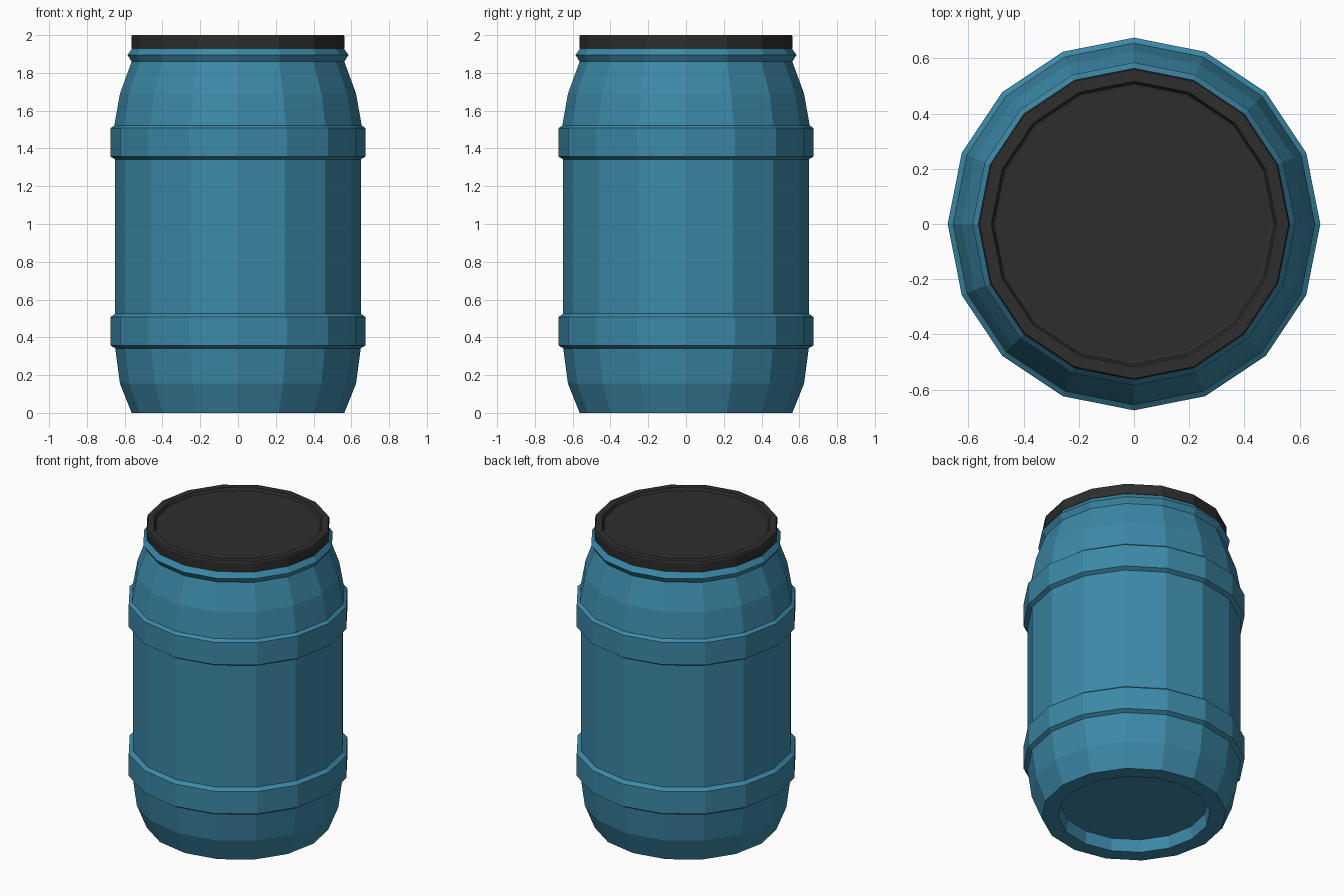
import bpy, bmesh, math

if "Cube" in bpy.data.objects:
    bpy.data.objects.remove(bpy.data.objects["Cube"])

SIDES = 16


def material(name, rgb):
    m = bpy.data.materials.new(name)
    m.diffuse_color = (*rgb, 1)
    m.use_nodes = True
    m.node_tree.nodes["Principled BSDF"].inputs["Base Color"].default_value = m.diffuse_color
    return m


def lathe(name, profile, mat):
    """Revolve (radius, z) points, listed bottom centre to top centre, capping both ends."""
    bm = bmesh.new()
    rings = []
    for r, z in profile:
        rings.append([bm.verts.new((r * math.cos(2 * math.pi * i / SIDES),
                                    r * math.sin(2 * math.pi * i / SIDES), z))
                      for i in range(SIDES)])
    for a, b in zip(rings, rings[1:]):
        for i in range(SIDES):
            j = (i + 1) % SIDES
            bm.faces.new((a[i], a[j], b[j], b[i]))
    bm.faces.new(rings[0][::-1])
    bm.faces.new(rings[-1])
    mesh = bpy.data.meshes.new(name)
    bm.to_mesh(mesh)
    bm.free()
    mesh.materials.append(mat)
    ob = bpy.data.objects.new(name, mesh)
    bpy.context.collection.objects.link(ob)
    return ob


def hoop(z):
    """Raised band with chamfered edges."""
    return [(0.65, z), (0.675, z + 0.015), (0.675, z + 0.165), (0.655, z + 0.18)]


blue = material("barrel blue", (0.045, 0.25, 0.39))
black = material("lid black", (0.027, 0.027, 0.027))

# Barrel body: recessed base, two hoops, shoulder and neck ring
body = [(0.45, 0.08), (0.463, 0.0), (0.563, 0.0), (0.625, 0.155)]
body += hoop(0.342) + [(0.65, 0.525)] + hoop(1.342)
body += [(0.625, 1.69), (0.563, 1.86), (0.585, 1.895), (0.56, 1.93)]
lathe("barrel_body", body, blue)

# Lid with a shallow recessed top
lathe("lid", [(0.563, 1.93), (0.565, 1.99), (0.56, 2.0), (0.517, 2.0),
              (0.508, 1.982), (0.497, 1.98)], black)
